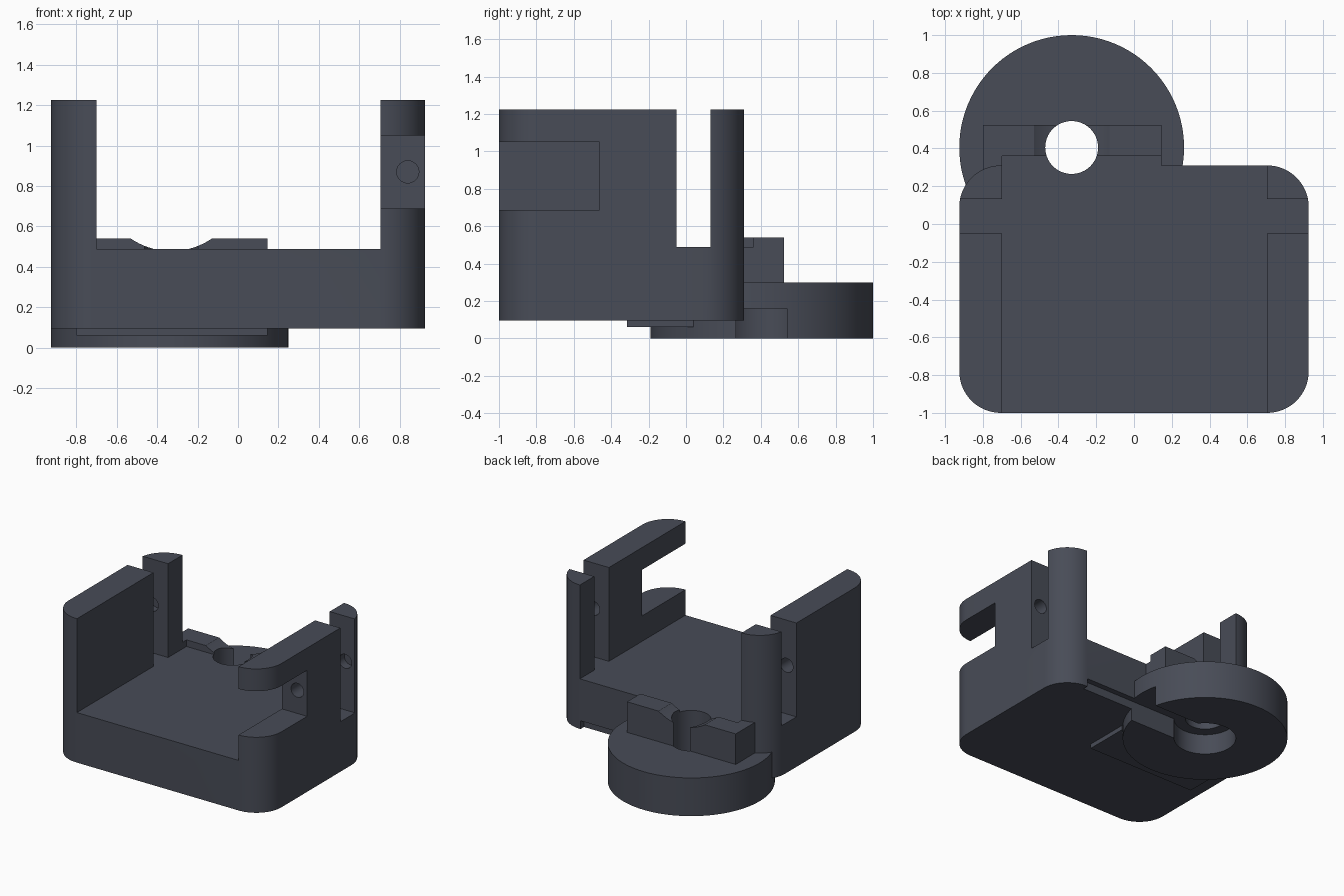
import bpy, bmesh, math

if "Cube" in bpy.data.objects:
    bpy.data.objects.remove(bpy.data.objects["Cube"])

mat = bpy.data.materials.new("slate_grey")
mat.diffuse_color = (0.065, 0.072, 0.095, 1)
mat.use_nodes = True
mat.node_tree.nodes["Principled BSDF"].inputs["Base Color"].default_value = mat.diffuse_color


def prism(name, pts, z0, z1):
    """Extrude a closed plan outline from z0 to z1."""
    bm = bmesh.new()
    f = bm.faces.new([bm.verts.new((x, y, z0)) for x, y in pts])
    ext = bmesh.ops.extrude_face_region(bm, geom=[f])
    top = [v for v in ext["geom"] if isinstance(v, bmesh.types.BMVert)]
    bmesh.ops.translate(bm, vec=(0, 0, z1 - z0), verts=top)
    bmesh.ops.recalc_face_normals(bm, faces=bm.faces)
    me = bpy.data.meshes.new(name)
    bm.to_mesh(me)
    bm.free()
    ob = bpy.data.objects.new(name, me)
    bpy.context.collection.objects.link(ob)
    me.materials.append(mat)
    return ob


def box(name, x0, x1, y0, y1, z0, z1):
    return prism(name, [(x0, y0), (x1, y0), (x1, y1), (x0, y1)], z0, z1)


def disc(name, x, y, r, z0, z1, n=96):
    ring = [2 * math.pi * i / n for i in range(n)]
    return prism(name, [(x + r * math.cos(a), y + r * math.sin(a)) for a in ring], z0, z1)


def rod_y(name, x, z, r, y0, y1, n):
    """Cylinder lying along y."""
    ob = disc(name, 0, 0, r, 0, y1 - y0, n)
    ob.rotation_euler = (math.pi / 2, 0, 0)
    ob.location = (x, y1, z)
    return ob


def combine(target, other, op):
    bpy.context.view_layer.update()
    mod = target.modifiers.new(op, 'BOOLEAN')
    mod.operation, mod.solver, mod.object = op, 'EXACT', other
    bpy.context.view_layer.objects.active = target
    bpy.ops.object.modifier_apply(modifier=mod.name)
    bpy.data.objects.remove(other, do_unlink=True)


# Rounded body block
W, Y0, Y1, R = 0.925, -1.0, 0.31, 0.22
outline = []
for cx, cy, start in ((W - R, Y1 - R, 0), (-W + R, Y1 - R, 90),
                      (-W + R, Y0 + R, 180), (W - R, Y0 + R, 270)):
    for i in range(17):
        a = math.radians(start + 90 * i / 16)
        outline.append((cx + R * math.cos(a), cy + R * math.sin(a)))
body = prism("bracket_body", outline, 0.095, 1.225)

# Round foot, rear block and bottom pad
HX, HY = -0.33, 0.405
combine(body, disc("foot", HX, HY, 0.595, 0, 0.3), 'UNION')
combine(body, box("rear_block", -0.8, 0.145, 0.2, 0.525, 0.2, 0.54), 'UNION')
combine(body, box("bottom_pad", -0.8, 0.145, -0.315, 0.04, 0.06, 0.2), 'UNION')

# Inner bay, cross slot and side window
cutters = [
    box("bay", -0.7, 0.705, -1.2, 0.36, 0.488, 1.5),
    box("cross_slot", -1.2, 1.2, -0.05, 0.132, 0.488, 1.5),
    box("window", 0.6, 1.2, -1.2, -0.463, 0.688, 1.05),
    # Shallow dip over the rear block
    rod_y("dip", HX, 0.834, 0.356, 0.31, 0.7, 96),
    # Foot hole, counterbore and channel
    disc("foot_hole", HX, HY, 0.14, -0.2, 0.8, 64),
    disc("counterbore", HX, HY, 0.223, -0.2, 0.16, 64),
    box("channel", HX, 0.7, 0.267, 0.54, -0.2, 0.16),
]
# Pin holes through the walls and into the rear posts
for x, y0 in ((0.84, -0.6), (-0.84, -0.46)):
    cutters.append(rod_y("pin_hole", x, 0.87, 0.055, y0, 0.2, 32))
for c in cutters:
    combine(body, c, 'DIFFERENCE')

bpy.ops.object.select_all(action='DESELECT')
body.select_set(True)
bpy.context.view_layer.objects.active = body
bpy.ops.object.shade_smooth_by_angle(angle=math.radians(25))
